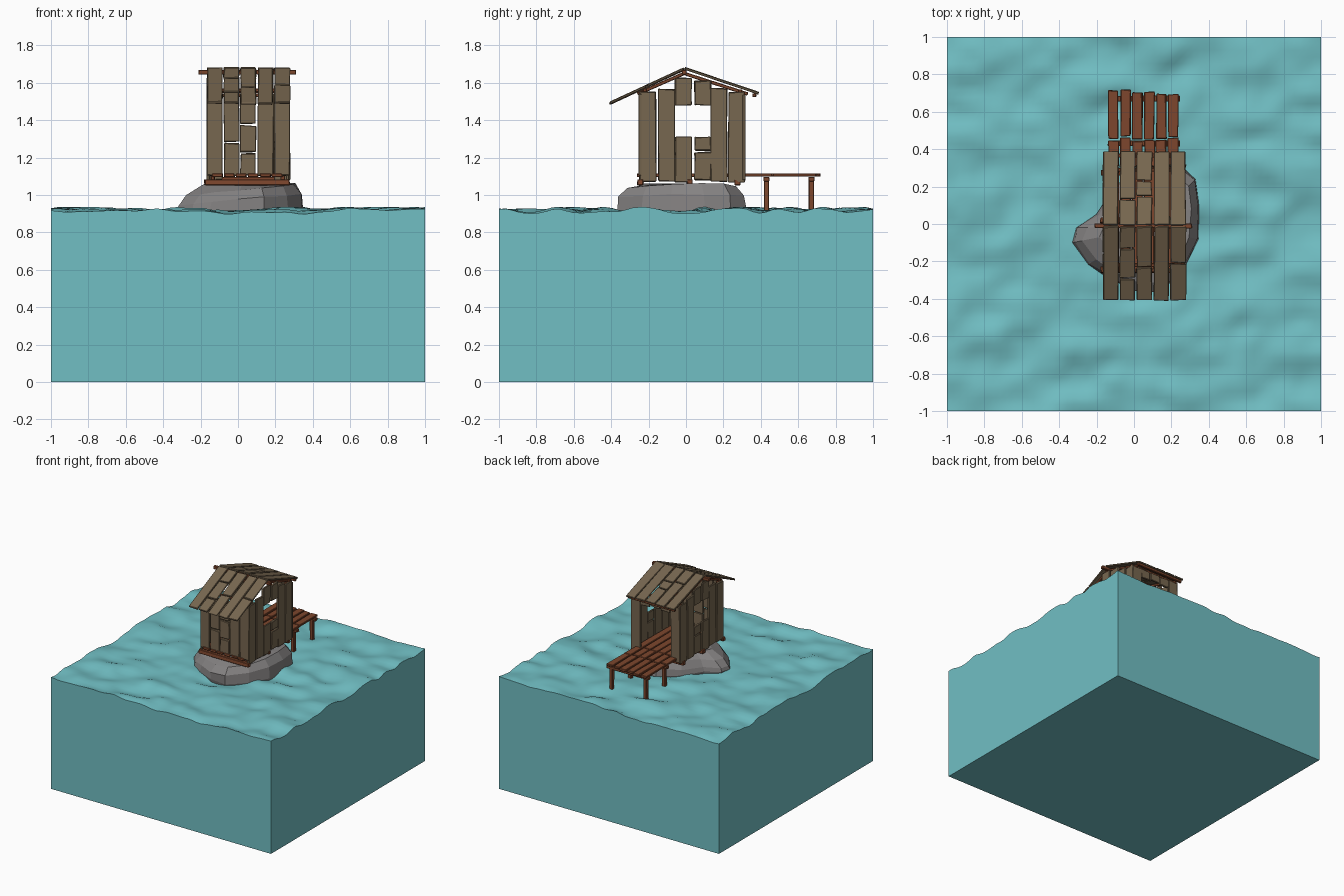
import bpy, bmesh, math, random
from mathutils import Vector, Matrix, noise

if "Cube" in bpy.data.objects:
    bpy.data.objects.remove(bpy.data.objects["Cube"])

random.seed(4)

def material(name, rgb):
    m = bpy.data.materials.new(name)
    m.diffuse_color = (*rgb, 1)
    m.use_nodes = True
    m.node_tree.nodes["Principled BSDF"].inputs["Base Color"].default_value = m.diffuse_color
    return m

WATER = material("water teal", (0.165, 0.52, 0.55))
ROCK = material("rock grey", (0.235, 0.225, 0.225))
WOOD = material("weathered wood", (0.185, 0.135, 0.08))
RED = material("red brown wood", (0.205, 0.062, 0.026))

def finish(name, bm, mat):
    bmesh.ops.recalc_face_normals(bm, faces=bm.faces)
    me = bpy.data.meshes.new(name)
    bm.to_mesh(me)
    bm.free()
    ob = bpy.data.objects.new(name, me)
    me.materials.append(mat)
    bpy.context.collection.objects.link(ob)
    return ob

def planks(name, mat, items, jitter=0.004, bevel=0.003):
    """Each item: start, end, width, thickness, direction of the width."""
    bm = bmesh.new()
    for p, q, w, t, wide in items:
        p, q = Vector(p), Vector(q)
        d = (q - p).normalized()
        a = Vector(wide).normalized()
        b = d.cross(a).normalized()
        rot = Matrix((a, b, d)).transposed().to_4x4()
        mat4 = Matrix.Translation((p + q) / 2) @ rot @ Matrix.Diagonal((w, t, (q - p).length, 1))
        vs = bmesh.ops.create_cube(bm, size=1, matrix=mat4)["verts"]
        for v in vs:
            v.co += a * random.uniform(-jitter, jitter) + d * random.uniform(-jitter, jitter)
    ob = finish(name, bm, mat)
    mod = ob.modifiers.new("worn edges", 'BEVEL')
    mod.width = bevel
    mod.segments = 1
    return ob

# Water block: grid top with choppy waves, straight skirt and flat bottom
N = 56
bm = bmesh.new()
bmesh.ops.create_grid(bm, x_segments=N, y_segments=N, size=1)
for v in bm.verts:
    n = noise.noise(Vector((v.co.x * 3.2 + 5, v.co.y * 6.5, 0.3)))
    n += 0.4 * noise.noise(Vector((v.co.x * 8, v.co.y * 9, 2.1)))
    v.co.z = min(0.935, max(0.893, 0.916 + 0.035 * n))
rim = [e for e in bm.edges if e.is_boundary]
ext = bmesh.ops.extrude_edge_only(bm, edges=rim)["geom"]
for v in ext:
    if isinstance(v, bmesh.types.BMVert):
        v.co.z = 0
bmesh.ops.contextual_create(bm, geom=[e for e in ext if isinstance(e, bmesh.types.BMEdge) and e.is_boundary])
water = finish("water_block", bm, WATER)
bpy.context.view_layer.objects.active = water
water.select_set(True)
bpy.ops.object.shade_smooth_by_angle(angle=math.radians(35))
water.select_set(False)

# Rock: stacked rings from one outline
outline = [(0.35, 0.1), (0.33, 0.24), (0.24, 0.32), (0.05, 0.32), (-0.1, 0.2), (-0.2, 0.05),
           (-0.31, -0.02), (-0.33, -0.1), (-0.25, -0.22), (-0.15, -0.28), (0, -0.36),
           (0.14, -0.37), (0.27, -0.24), (0.34, -0.08)]
bm = bmesh.new()
c = Vector((0.06, -0.02))
rings = []
for z, s in ((0.8, 0.9), (0.92, 1.0), (0.975, 0.98), (1.03, 0.86), (1.058, 0.62)):
    ring = []
    for x, y in outline:
        p = c + (Vector((x, y)) - c) * (s + random.uniform(-0.025, 0.015))
        tilt = (0.03 * x / 0.35 if z > 0.95 and z < 1.05 else 0)
        ring.append(bm.verts.new((p.x, p.y, z + tilt + random.uniform(-0.006, 0.004))))
    rings.append(ring)
for r0, r1 in zip(rings, rings[1:]):
    for i in range(len(r0)):
        j = (i + 1) % len(r0)
        bm.faces.new((r0[i], r0[j], r1[j], r1[i]))
bm.faces.new(rings[0])
top = bm.verts.new((c.x, c.y, 1.062))
for i in range(len(outline)):
    bm.faces.new((rings[-1][i], rings[-1][(i + 1) % len(outline)], top))
finish("rock", bm, ROCK)

X, Y, Z = (1, 0, 0), (0, 1, 0), (0, 0, 1)

# Side walls with a see-through window
rows = [(-0.205, [(1.07, 1.55)]), (-0.105, [(1.075, 1.565)]),
        (-0.015, [(1.07, 1.31), (1.48, 1.625)]),
        (0.09, [(1.08, 1.23), (1.237, 1.31), (1.48, 1.61)]),
        (0.175, [(1.07, 1.57)]), (0.27, [(1.07, 1.55)])]
for name, x in (("right_wall", 0.265), ("left_wall", -0.16)):
    planks(name, WOOD, [((x, y, a), (x, y, b), 0.088, 0.018, Y) for y, segs in rows for a, b in segs])

# Front wall, and back wall with a doorway
cols = (-0.125, -0.035, 0.055, 0.148, 0.236)
splits = ([], [1.28], [1.225, 1.375], [], [])
front = []
for x, sp in zip(cols, splits):
    ends = [1.1] + sp + [1.545]
    front += [((x, -0.245, a + 0.004), (x, -0.245, b - 0.004), 0.083, 0.018, X) for a, b in zip(ends, ends[1:])]
planks("front_wall", WOOD, front)
planks("back_wall", WOOD, [((x, 0.31, z), (x, 0.31, 1.54), 0.085, 0.018, X)
                           for x, z in ((-0.125, 1.08), (0.236, 1.08), (-0.035, 1.47), (0.055, 1.48), (0.148, 1.47))])

# Roof: two slopes of planks, some in several lengths
ridge = (-0.01, 1.675)
slopes = (("front_roof", (-0.41, 1.49), ([], [0.3, 0.7], [0.55], [], [0.5])),
          ("back_roof", (0.39, 1.54), ([], [0.35], [0.4, 0.6], [], [])))
for name, eave, cuts in slopes:
    items = []
    for x, cut in zip(cols, cuts):
        f = [0.0] + cut + [1.0]
        lift = random.uniform(-0.004, 0.005)
        def at(t, x=x, lift=lift, eave=eave):
            return (x, ridge[0] + (eave[0] - ridge[0]) * t, ridge[1] + lift + (eave[1] - ridge[1]) * t)
        items += [(at(a + 0.008), at(b - 0.008), 0.082, 0.013, X) for a, b in zip(f, f[1:])]
    planks(name, WOOD, items)

# Roof beams: ridge pole, purlins and gable rafters
beams = [((-0.21, -0.01, 1.656), (0.31, -0.01, 1.656), 0.026, 0.026, Y)]
beams += [((-0.16, y, z), (0.27, y, z), 0.02, 0.02, Y) for y, z in ((-0.22, 1.56), (0.29, 1.555), (0.365, 1.533))]
for x in (-0.14, 0.245):
    beams += [((x, -0.01, 1.65), (x, -0.26, 1.54), 0.018, 0.018, X),
              ((x, -0.01, 1.65), (x, 0.33, 1.54), 0.018, 0.018, X)]
planks("roof_beams", RED, beams, 0.002)

# Corner posts inside the walls
planks("corner_posts", RED, [((x, y, 1.07), (x, y, 1.54), 0.022, 0.022, X)
                             for x in (-0.135, 0.24) for y in (-0.222, 0.285)], 0.002)

# House floor and the joists under it
fx = [-0.11 + 0.064 * i for i in range(6)]
planks("house_floor", RED, [((x, -0.26, 1.105), (x, 0.3, 1.105), 0.056, 0.02, X) for x in fx])
planks("floor_joists", RED, [((-0.18, y, 1.068), (0.275, y, 1.068), 0.03, 0.032, Y)
                             for y in (-0.245, 0.02, 0.275)], 0.004)

# Dock deck: two rows of planks with uneven ends
deck = []
for x in fx:
    mid = 0.465 + random.uniform(-0.015, 0.015)
    end = 0.705 + random.uniform(-0.02, 0.02)
    deck += [((x, 0.305, 1.107), (x, mid - 0.008, 1.107), 0.054, 0.018, X),
             ((x, mid, 1.107), (x, end, 1.107), 0.054, 0.018, X)]
planks("dock_deck", RED, deck)

# Dock cross beams and posts
planks("dock_beams", RED, [((-0.14, y, 1.085), (0.245, y, 1.085), 0.03, 0.024, Y) for y in (0.43, 0.67)], 0.002)
planks("dock_posts", RED, [((x, y, 0.86), (x, y, 1.09), 0.028, 0.028, X)
                           for x in (-0.105, 0.205) for y in (0.43, 0.67)], 0.002)
